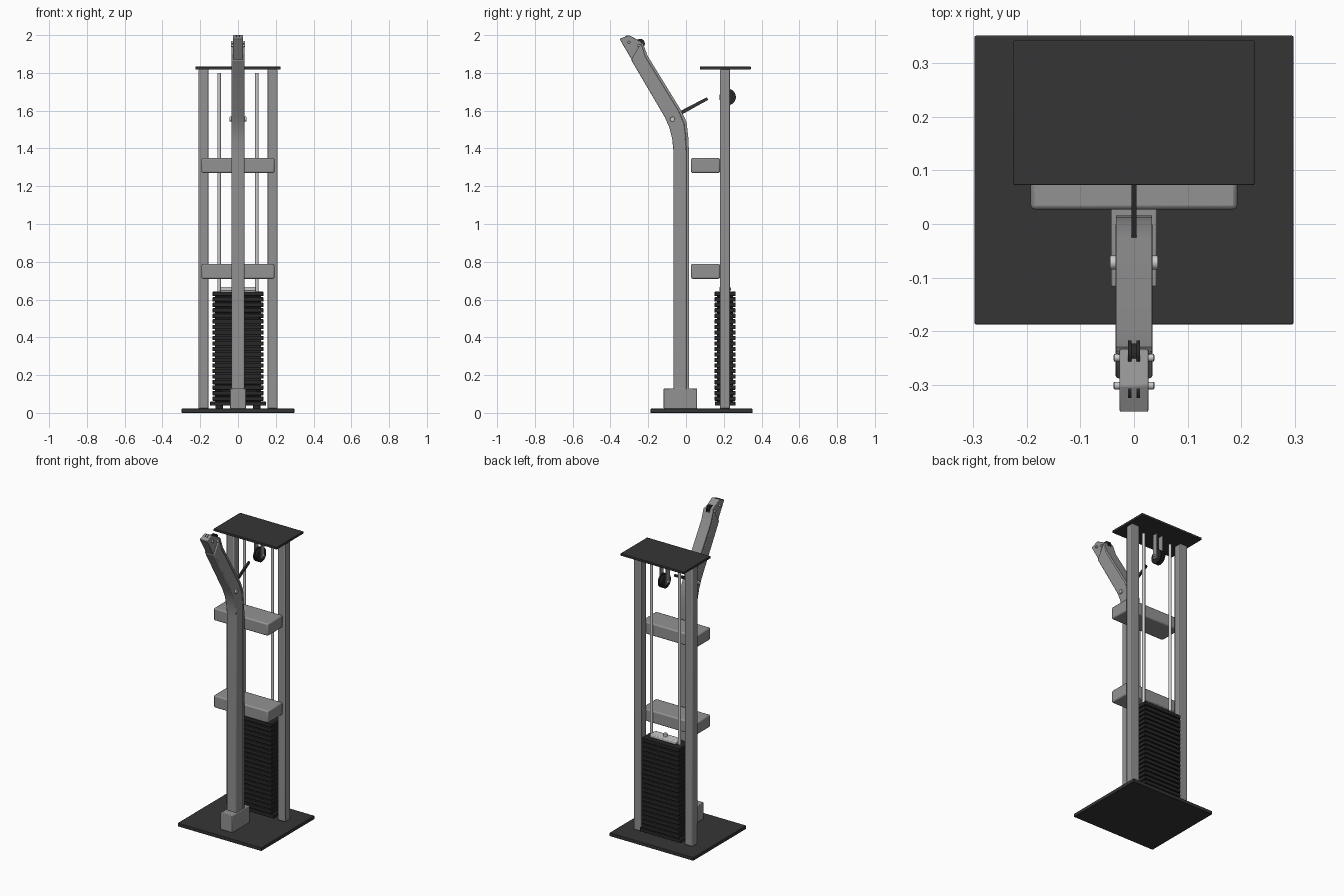
import bpy, bmesh, math
from mathutils import Vector

if "Cube" in bpy.data.objects:
    bpy.data.objects.remove(bpy.data.objects["Cube"])


def mat(name, v):
    m = bpy.data.materials.new(name)
    m.diffuse_color = (v, v, v, 1)
    m.use_nodes = True
    m.node_tree.nodes["Principled BSDF"].inputs["Base Color"].default_value = m.diffuse_color
    return m


GREY = mat("grey frame", 0.29)
DARK = mat("dark plate", 0.036)
BLACK = mat("black iron", 0.02)
STEEL = mat("bright steel", 0.6)


def finish(name, bm, material, bevel=0.0, segs=2):
    bmesh.ops.recalc_face_normals(bm, faces=bm.faces)
    me = bpy.data.meshes.new(name)
    bm.to_mesh(me)
    bm.free()
    ob = bpy.data.objects.new(name, me)
    bpy.context.collection.objects.link(ob)
    me.materials.append(material)
    if bevel:
        b = ob.modifiers.new("bevel", 'BEVEL')
        b.width, b.segments = bevel, segs
        b.limit_method, b.angle_limit = 'ANGLE', math.radians(40)
    bpy.context.view_layer.objects.active = ob
    ob.select_set(True)
    bpy.ops.object.shade_smooth_by_angle(angle=math.radians(35))
    ob.select_set(False)
    return ob


def box(name, x, y, z, material, bevel=0.0):
    bm = bmesh.new()
    bmesh.ops.create_cube(bm, size=1)
    for v in bm.verts:
        v.co = Vector([(a + b) / 2 + c * (b - a) for c, (a, b) in zip(v.co, (x, y, z))])
    return finish(name, bm, material, bevel)


def rod(name, a, b, r, material, sides=20, bevel=0.0):
    a, b = Vector(a), Vector(b)
    bm = bmesh.new()
    bmesh.ops.create_cone(bm, cap_ends=True, segments=sides, radius1=r, radius2=r, depth=(b - a).length)
    q = (b - a).to_track_quat('Z', 'Y')
    for v in bm.verts:
        v.co = q @ v.co + (a + b) / 2
    return finish(name, bm, material, bevel)


def side_profile(name, pts, x0, x1, material, bevel=0.0):
    bm = bmesh.new()
    f = bm.faces.new([bm.verts.new((x0, y, z)) for y, z in pts])
    r = bmesh.ops.extrude_face_region(bm, geom=[f])
    for v in r["geom"]:
        if isinstance(v, bmesh.types.BMVert):
            v.co.x = x1
    return finish(name, bm, material, bevel)


def pulley(name, y, z, r, w):
    # two flanges on a thinner grooved core
    for s in (-1, 1):
        rod(name + "_flange", (s * w * 0.45, y, z), (s * w, y, z), r, BLACK, 32)
    rod(name + "_core", (-w * 0.5, y, z), (w * 0.5, y, z), r * 0.8, BLACK, 32)


# floor and top plates
box("base_plate", (-0.298, 0.298), (-0.188, 0.352), (0, 0.022), DARK, 0.003)
box("top_plate", (-0.225, 0.225), (0.073, 0.343), (1.818, 1.833), DARK, 0.002)

# uprights and guide rods
for s in (-1, 1):
    box("upright", (s * 0.182 - 0.027, s * 0.182 + 0.027), (0.18, 0.234), (0.022, 1.818), GREY, 0.005)
    rod("guide_rod", (s * 0.1, 0.207, 0.022), (s * 0.1, 0.207, 1.8), 0.009, STEEL)

# cross beams in front of the uprights
for z in (0.71, 1.27):
    box("cross_beam", (-0.193, 0.193), (0.027, 0.18), (z, z + 0.079), GREY, 0.008)

# weight stack
box("stack_foot", (-0.147, 0.147), (0.153, 0.261), (0.038, 0.06), BLACK, 0.002)
for s in (-1, 1):
    rod("foot_bushing", (s * 0.1, 0.207, 0.022), (s * 0.1, 0.207, 0.038), 0.02, BLACK)
N, pitch = 20, 0.0292
for i in range(N):
    z = 0.064 + i * pitch
    box("weight_plate", (-0.135, 0.135), (0.151, 0.263), (z, z + 0.023), BLACK, 0.003)
box("stack_core", (-0.122, 0.122), (0.164, 0.25), (0.06, 0.64), BLACK)
box("stack_head", (-0.093, 0.093), (0.177, 0.237), (0.645, 0.667), STEEL, 0.005)
rod("stack_eye", (0, 0.207, 0.66), (0, 0.207, 0.685), 0.012, STEEL)

# mast with foot socket
box("mast_socket", (-0.043, 0.043), (-0.118, 0.058), (0.022, 0.13), GREY, 0.004)
front = [(-0.066, 0.022), (-0.066, 1.38), (-0.073, 1.45), (-0.088, 1.51), (-0.112, 1.565), (-0.29, 1.868)]
back = [(0.003, 0.022), (0.003, 1.38), (-0.001, 1.46), (-0.009, 1.53), (-0.037, 1.595),
        (-0.215, 1.885), (-0.238, 1.957)]
side_profile("mast", front + back[::-1], -0.035, 0.035, GREY, 0.006)
outer = [(0.016, 0.022), (0.016, 1.38), (0.012, 1.46), (0.003, 1.54), (-0.025, 1.60),
         (-0.203, 1.89), (-0.23, 1.962)]
side_profile("mast_back_strip", back + outer[::-1], -0.034, 0.034, GREY)

# mast head with pulleys and axle bolts
side_profile("mast_head", [(-0.27, 1.84), (-0.352, 1.98), (-0.302, 2.0), (-0.235, 1.964), (-0.21, 1.87)],
             -0.027, 0.027, GREY, 0.003)
pulley("head_pulley_front", -0.307, 1.972, 0.026, 0.011)
pulley("head_pulley_rear", -0.243, 1.955, 0.025, 0.011)
for y, z, r, w in ((-0.302, 1.962, 0.007, 0.038), (-0.25, 1.945, 0.007, 0.038), (-0.072, 1.555, 0.013, 0.045)):
    rod("axle_bolt", (-w, y, z), (w, y, z), r, STEEL, 16, 0.002)

# dark link bar between mast and pulley
side_profile("link_bar", [(-0.03, 1.598), (-0.022, 1.58), (0.117, 1.657), (0.11, 1.671)], -0.005, 0.005, DARK)

# top pulley hung from the top plate
pulley("top_pulley", 0.22, 1.672, 0.044, 0.016)
for s in (-1, 1):
    box("pulley_bracket", (s * 0.022 - 0.003, s * 0.022 + 0.003), (0.2, 0.234), (1.655, 1.818), GREY)
rod("pulley_axle", (-0.034, 0.22, 1.672), (0.034, 0.22, 1.672), 0.008, STEEL)
